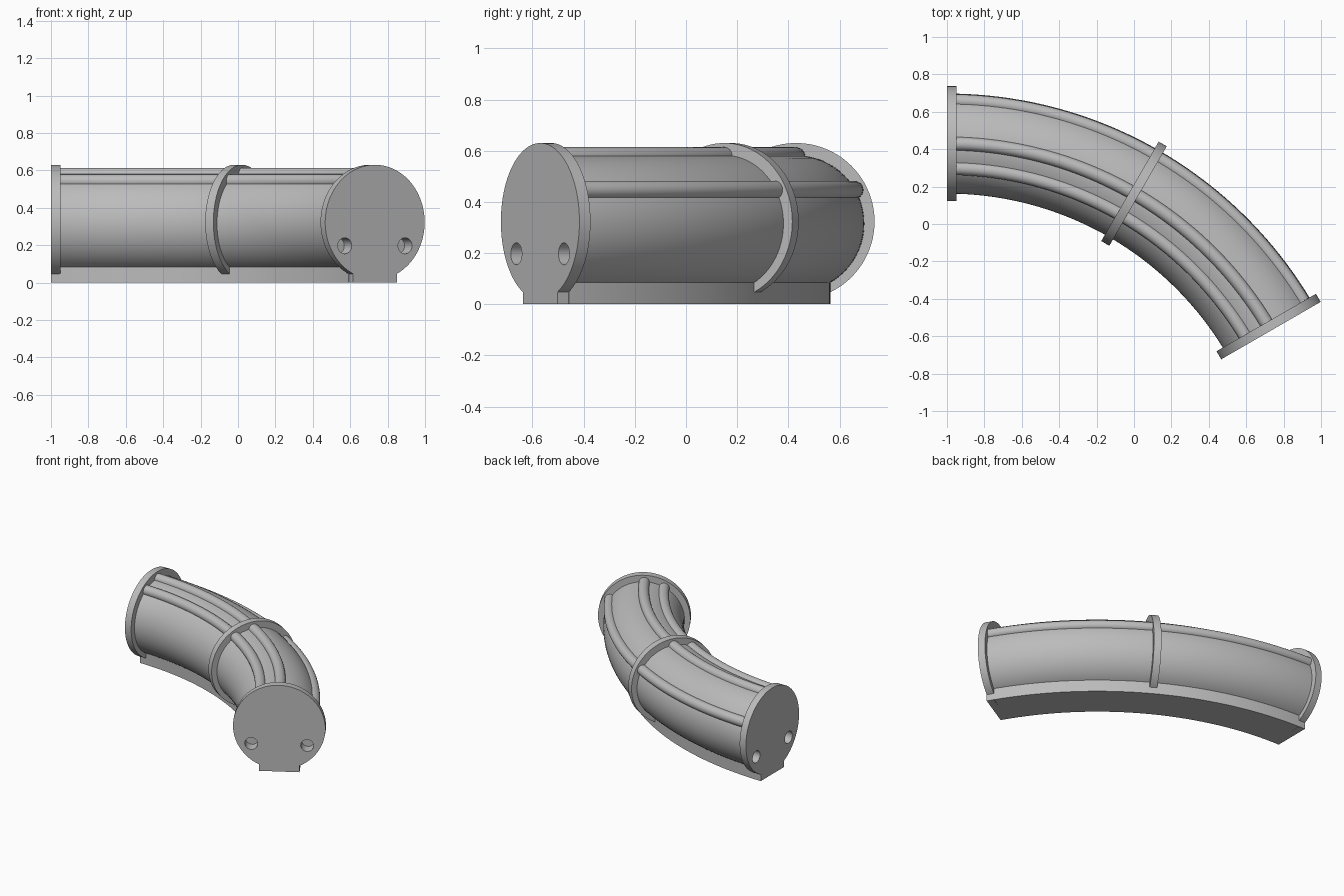
import bpy, bmesh
from math import sin, cos, pi, radians, asin
from mathutils import Vector

if "Cube" in bpy.data.objects:
    bpy.data.objects.remove(bpy.data.objects["Cube"])

BEND_RADIUS = 2.0
CENTRE = Vector((-1, -1.57, 0))
SWEEP = radians(60)
PLATE = 0.05            # thickness of plates and collar
PLATE_R, PLATE_Z = 0.307, 0.323
PIPE_R, PIPE_Z = 0.2675, 0.315
FOOT = 0.135            # half width of the base

grey = bpy.data.materials.new("plain_grey")
grey.use_nodes = True
grey.diffuse_color = (0.5, 0.5, 0.5, 1)
grey.node_tree.nodes["Principled BSDF"].inputs["Base Color"].default_value = (0.5, 0.5, 0.5, 1)


def place(angle, u, z, along=0):
    """Point at sideways offset u and height z in the section at an angle of the bend."""
    outward = Vector((sin(angle), cos(angle), 0))
    forward = Vector((cos(angle), -sin(angle), 0))
    return CENTRE + outward * (BEND_RADIUS + u) + forward * along + Vector((0, 0, z))


def circle(u, z, r, n=64):
    return [(u + r * cos(2 * pi * i / n), z + r * sin(2 * pi * i / n)) for i in range(n)]


def loft(name, profile, stations):
    """Skin a closed profile through (angle, along) stations and cap both ends."""
    bm = bmesh.new()
    rings = [[bm.verts.new(place(a, u, z, s)) for u, z in profile] for a, s in stations]
    n = len(profile)
    for one, two in zip(rings, rings[1:]):
        for i in range(n):
            j = (i + 1) % n
            bm.faces.new((one[i], one[j], two[j], two[i]))
    bm.faces.new(rings[0])
    bm.faces.new(rings[-1])
    bmesh.ops.recalc_face_normals(bm, faces=bm.faces)
    mesh = bpy.data.meshes.new(name)
    bm.to_mesh(mesh)
    bm.free()
    mesh.materials.append(grey)
    obj = bpy.data.objects.new(name, mesh)
    bpy.context.collection.objects.link(obj)
    return obj


def bend(start, end, steps=48):
    return [(start + (end - start) * i / steps, 0) for i in range(steps + 1)]


def activate(obj):
    bpy.ops.object.select_all(action='DESELECT')
    obj.select_set(True)
    bpy.context.view_layer.objects.active = obj


def cut(obj, cutter):
    activate(obj)
    mod = obj.modifiers.new("hole", 'BOOLEAN')
    mod.operation = 'DIFFERENCE'
    mod.solver = 'EXACT'
    mod.object = cutter
    bpy.ops.object.modifier_apply(modifier=mod.name)


inner = PLATE / BEND_RADIUS

# Main curved pipe
pipe = loft("pipe", circle(0, PIPE_Z, PIPE_R), bend(inner * 0.8, SWEEP - inner * 0.8))
parts = [pipe]

# Flat base under the pipe
base_profile = [(-FOOT, 0), (FOOT, 0), (FOOT, 0.1), (-FOOT, 0.1)]
parts.append(loft("base", base_profile, bend(inner * 0.98, SWEEP - inner * 0.98)))

# Conduits running along the pipe
for name, angle in (("outer_conduit", 30), ("top_conduit", 90), ("inner_conduit", 120)):
    a = radians(angle)
    section = circle(0.263 * cos(a), PIPE_Z + 0.263 * sin(a), 0.036, 24)
    parts.append(loft(name, section, bend(inner * 0.9, SWEEP - inner * 0.9)))

# Collar round the middle
parts.append(loft("middle_collar", circle(0, PLATE_Z, PLATE_R, 96),
                  [(SWEEP / 2, -PLATE / 2), (SWEEP / 2, PLATE / 2)]))

# End plates: a disc with a foot, and two blind holes each
gap = asin(FOOT / PLATE_R)
arc = [-pi / 2 + gap + (2 * pi - 2 * gap) * i / 90 for i in range(91)]
plate_profile = [(PLATE_R * cos(t), PLATE_Z + PLATE_R * sin(t)) for t in arc]
plate_profile += [(-FOOT, 0), (FOOT, 0)]
for name, angle, way in (("back_end_plate", 0, 1), ("front_end_plate", SWEEP, -1)):
    plate = loft(name, plate_profile, [(angle, 0), (angle, way * PLATE)])
    for side in (-1, 1):
        cutter = loft("hole_cutter", circle(side * 0.186, 0.197, 0.043, 32),
                      [(angle, -way * 0.05), (angle, way * 0.08)])
        cut(plate, cutter)
        cut(pipe, cutter)
        bpy.data.objects.remove(cutter)
    parts.append(plate)

# Smooth curved sides, crisp edges
for part in parts:
    activate(part)
    bpy.ops.object.shade_smooth_by_angle(angle=radians(35))
